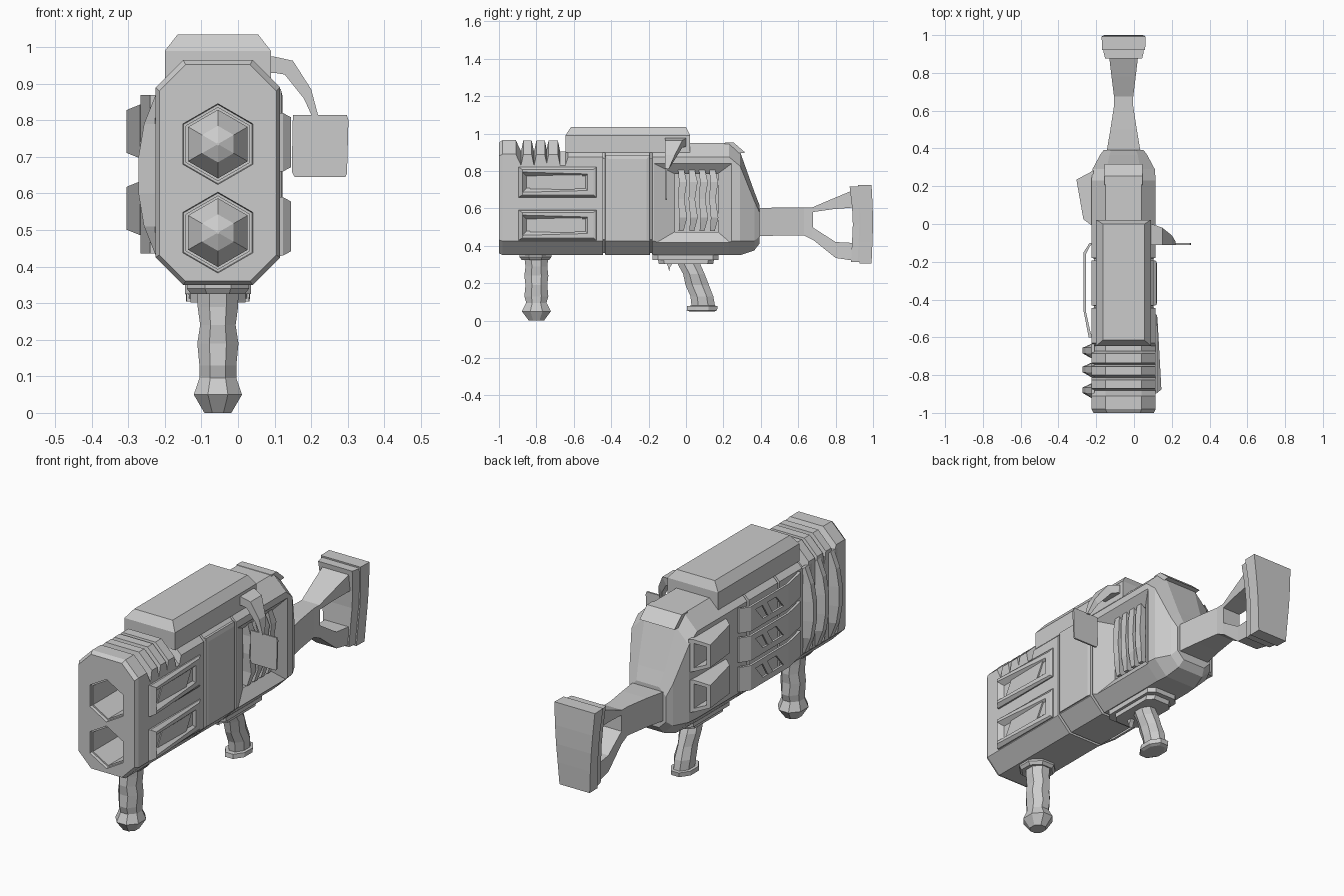
import bpy, bmesh
from math import cos, sin, pi, radians

CX = -0.055  # centre line of the launcher body


def loft(name, rings):
    """Skin a list of equal-length point rings and cap both ends."""
    bm = bmesh.new()
    rows = [[bm.verts.new(p) for p in r] for r in rings]
    n = len(rows[0])
    for a, b in zip(rows, rows[1:]):
        for i in range(n):
            bm.faces.new((a[i], a[(i + 1) % n], b[(i + 1) % n], b[i]))
    bm.faces.new(rows[0])
    bm.faces.new(rows[-1])
    bmesh.ops.recalc_face_normals(bm, faces=bm.faces)
    me = bpy.data.meshes.new(name)
    bm.to_mesh(me)
    bm.free()
    ob = bpy.data.objects.new(name, me)
    bpy.context.collection.objects.link(ob)
    return ob


def at(axis, pts, d):
    """Place a 2D outline on the plane axis = d."""
    put = {'x': lambda a, b: (d, a, b), 'y': lambda a, b: (a, d, b), 'z': lambda a, b: (a, b, d)}[axis]
    return [put(a, b) for a, b in pts]


def prism(name, axis, pts, lo, hi):
    return loft(name, [at(axis, pts, lo), at(axis, pts, hi)])


def rect(a0, a1, b0, b1):
    return [(a0, b0), (a1, b0), (a1, b1), (a0, b1)]


def octagon(hw, z0, z1, c):
    return [(CX - hw + c, z0), (CX + hw - c, z0), (CX + hw, z0 + c), (CX + hw, z1 - c),
            (CX + hw - c, z1), (CX - hw + c, z1), (CX - hw, z1 - c), (CX - hw, z0 + c)]


def ngon(n, cx, cy, rx, ry, turn=0.5):
    return [(cx + rx * cos(2 * pi * (i + turn) / n), cy + ry * sin(2 * pi * (i + turn) / n)) for i in range(n)]


def cut(ob, cutter):
    """Boolean difference, applied, cutter removed."""
    m = ob.modifiers.new("cut", 'BOOLEAN')
    m.object, m.solver = cutter, 'EXACT'
    cutter.hide_render = True
    dg = bpy.context.evaluated_depsgraph_get()
    me = bpy.data.meshes.new_from_object(ob.evaluated_get(dg))
    ob.modifiers.clear()
    ob.data = me
    bpy.data.objects.remove(cutter)


# body: octagonal sections (y, half width, bottom, top, chamfer) with ribs and seams
S = [(-1, .16, .36, .952, .072), (-.98, .17, .35, .965, .075), (-.91, .17, .35, .965, .075)]
for a, b in ((-.87, -.825), (-.80, -.755), (-.735, -.685)):
    S += [(a - .012, .17, .35, .905, .075), (a, .17, .35, .963, .075), (b, .17, .35, .963, .075),
          (b + .012, .17, .35, .905, .075)]
S += [(-.645, .17, .35, .905, .075), (-.63, .17, .35, .95, .075)]
for y in (-.438, -.187):
    S += [(y - .007, .17, .35, .95, .075), (y - .005, .158, .362, .94, .072),
          (y + .005, .158, .362, .94, .072), (y + .007, .17, .35, .95, .075)]
S += [(.23, .17, .35, .95, .075), (.29, .165, .35, .90, .075), (.365, .125, .375, .69, .05), (.392, .105, .41, .62, .04)]
body = loft("body", [at('y', octagon(*s[1:]), s[0]) for s in S])

# twin hexagonal launch tubes with shells seated inside
for i, z in enumerate((.735, .493)):
    hexa = lambda r: ngon(6, CX, z, r, r, 0.5)
    cut(body, loft("tube_cutter", [at('y', hexa(r), y) for r, y in ((.114, -1.02), (.108, -.985), (.1, -.985), (.1, -.70))]))
    loft(f"shell_{i}", [at('y', hexa(r), y) for r, y in ((.094, -.69), (.094, -.74), (.05, -.80), (.004, -.82))])

# right vent: bevelled recess with wavy slats
cut(body, loft("vent_cutter", [at('x', rect(*r), x) for x, r in
                              ((.13, (-.185, .26, .395, .855)), (.115, (-.17, .245, .41, .84)),
                               (.07, (-.06, .17, .475, .785)), (.03, (-.06, .17, .475, .785)))]))
for i, y in enumerate((-.022, .035, .09, .145)):
    loft(f"vent_slat_{i}", [at('z', rect(.028, .10 - e, y - w + d, y + w + d), z) for z, w, d, e in
                            ((.48, .013, -.004, .02), (.55, .02, .008, 0), (.65, .017, -.004, .005),
                             (.74, .021, .006, 0), (.83, .014, -.008, .02))])

# right side wedge panels with slanted insets
for i, z in enumerate((.74, .51)):
    p = loft(f"side_panel_{i}", [at('x', rect(-.9, -.475, z - .082, z + .082), .10),
                                [(.123, -.895, z - .08), (.120, -.48, z - .08), (.120, -.48, z + .08), (.123, -.895, z + .08)],
                                [(.145, -.875, z - .068), (.124, -.495, z - .068), (.124, -.495, z + .068), (.145, -.875, z + .068)]])
    cut(p, loft("panel_cutter", [[(x, -.87 - o, z - .05 - o), (x2, -.52 + o, z - .05 - o), (x2, -.52 + o, z + .05 + o), (x, -.87 - o, z + .05 + o)]
                                 for x, x2, o in ((.15, .14, .008), (.118, .113, -.018))]))
    prism(f"panel_inset_{i}", 'x', [(-.84, z - .045), (-.60, z - .045), (-.55, z + .045), (-.79, z + .045)], .105, .122)

# right centre cover
loft("centre_cover", [at('x', rect(-.43, -.195, .43, .885), .10), at('x', rect(-.43, -.195, .43, .885), .117),
                      at('x', rect(-.415, -.21, .43, .865), .122)])

# left front vertical vanes
vane = lambda k: [(-.21, .43), (-.225, .43), (-.225 - .032 * k, .51), (-.225 - .047 * k, .60),
                  (-.225 - .047 * k, .70), (-.225 - .032 * k, .79), (-.225, .87), (-.21, .87)]
for i, y in enumerate((-.88, -.77, -.67)):
    loft(f"left_vane_{i}", [at('y', vane(k), y + d) for d, k in ((-.04, .05), (-.015, 1), (.015, 1), (.035, .05))])

# left straps standing off the body, with slanted slots
strap = [(-.215, -.1), (-.235, -.1), (-.267, -.15), (-.267, -.46), (-.24, -.6), (-.215, -.6),
         (-.23, -.575), (-.255, -.46), (-.255, -.16), (-.235, -.12)]
for i, z in enumerate((.50, .653, .805)):
    s = prism(f"left_strap_{i}", 'z', strap, z - .064, z + .064)
    cut(s, prism("slot_cutter", 'x', [(-.42, z - .035), (-.25, z - .035), (-.19, z + .035), (-.36, z + .035)], -.3, -.245))
    prism(f"strap_bar_{i}", 'x', [(-.335, z - .04), (-.295, z - .04), (-.245, z + .04), (-.285, z + .04)], -.266, -.256)

# left exhaust ports, open to the rear
for i, z in enumerate((.768, .558)):
    e = loft(f"exhaust_port_{i}", [[(-.215, -.01, z - .085), (-.215, .285, z - .085), (-.215, .285, z + .085), (-.215, -.01, z + .085)],
                                  [(-.235, 0, z - .083), (-.235, .272, z - .083), (-.235, .272, z + .083), (-.235, 0, z + .083)],
                                  [(-.268, .025, z - .072), (-.305, .235, z - .057), (-.305, .235, z + .06), (-.268, .025, z + .075)]])
    cut(e, loft("port_cutter", [[(-.292, .33, z - .045), (-.235, .33, z - .065), (-.235, .33, z + .065), (-.292, .33, z + .048)],
                                [(-.285, .19, z - .045), (-.235, .14, z - .06), (-.235, .14, z + .06), (-.285, .19, z + .048)]]))

# top housing and rear cap
loft("top_housing", [at('z', rect(CX - w, CX + w, a, b), z) for z, w, a, b in
                     ((.90, .145, -.645, .022), (.99, .145, -.645, .022), (1.035, .11, -.615, .0))])
prism("rear_cap", 'x', [(.20, .93), (.21, .952), (.255, .952), (.317, .898), (.285, .895)], CX - .1, CX + .1)

# side sight: curved tapering arm and thin plate
arm = [(.07, .975, .07, .93, .0), (.095, .975, .10, .93, .0), (.15, .963, .128, .925, -.02),
       (.20, .885, .18, .86, -.06), (.22, .81, .203, .81, -.092)]
loft("sight_arm", [[(x, -.112, z), (x, yb, z), (u, yb, w), (u, -.112, w)] for x, z, u, w, yb in arm])
prism("sight_plate", 'y', [(.155, .645), (.293, .645), (.298, .655), (.302, .80), (.297, .815), (.15, .815), (.147, .66)],
      -.11, -.101)

# front grip: octagonal turned handle with finger waves
grip = [(0, .038, .042), (.05, .068, .08), (.095, .052, .056), (.13, .052, .066), (.19, .058, .060),
        (.24, .050, .066), (.29, .057, .06), (.335, .058, .066)]
loft("front_grip", [at('z', ngon(8, CX, -.8, rx * 1.05, ry * 1.05), z) for z, rx, ry in grip])
loft("front_grip_mount", [at('z', ngon(8, CX, -.805, r, r), z) for z, r in ((.325, .08), (.34, .092), (.36, .092))])

# rear grip, mount and trigger
mount = lambda hx, a, b, c: [(CX - hx, a + c), (CX - hx + c, a), (CX + hx - c, a), (CX + hx, a + c),
                             (CX + hx, b - c), (CX + hx - c, b), (CX - hx + c, b), (CX - hx, b - c)]
loft("rear_grip_mount", [at('z', mount(hx, a, b, .03), z) for z, hx, a, b in
                         ((.302, .075, -.145, .145), (.325, .075, -.15, .15), (.325, .09, -.18, .175), (.36, .09, -.18, .175))])
loft("rear_grip", [at('z', ngon(8, CX, y, rx, ry), z) for z, y, rx, ry in
                   ((.31, .012, .043, .066), (.25, .042, .052, .062), (.19, .06, .043, .068), (.13, .085, .05, .066),
                    (.08, .092, .046, .068), (.078, .088, .06, .088), (.055, .085, .06, .088), (.048, .085, .045, .07))])
prism("trigger", 'x', [(-.105, .31), (-.07, .31), (-.085, .285), (-.09, .262), (-.095, .285)], CX - .012, CX + .012)

# shoulder stock: neck and two fork arms (y, bottom, top, half width)
for name, secs in (("stock_neck", ((.37, .45, .60, .092), (.50, .455, .605, .07), (.63, .455, .605, .05), (.68, .43, .605, .051))),
                   ("stock_upper_arm", ((.675, .58, .605, .051), (.78, .595, .65, .064), (.90, .605, .70, .078))),
                   ("stock_lower_arm", ((.675, .435, .50, .051), (.80, .335, .42, .060), (.90, .32, .415, .07)))):
    loft(name, [at('y', rect(CX - w, CX + w, a, b), y) for y, a, b, w in secs])

# butt plate: bowed side profile, wider toward the top (y front, y back, z, half width)
butt = [(.882, .992, .305, .085), (.888, .997, .42, .092), (.892, 1.0, .515, .099), (.888, .998, .61, .106), (.875, .992, .725, .114)]
loft("butt_pad", [[(CX - w, a + .045, z), (CX + w, a + .045, z), (CX + w * 1.02, b, z), (CX - w * 1.02, b, z)] for a, b, z, w in butt])
loft("butt_front", [[(CX - w * .86, a, z), (CX + w * .86, a, z), (CX + w * .93, a + .035, z), (CX + w * .93, a + .06, z),
                     (CX - w * .93, a + .06, z), (CX - w * .93, a + .035, z)]
                    for a, b, z, w in [(a, b, .515 + (z - .515) * .96, w) for a, b, z, w in butt]])
